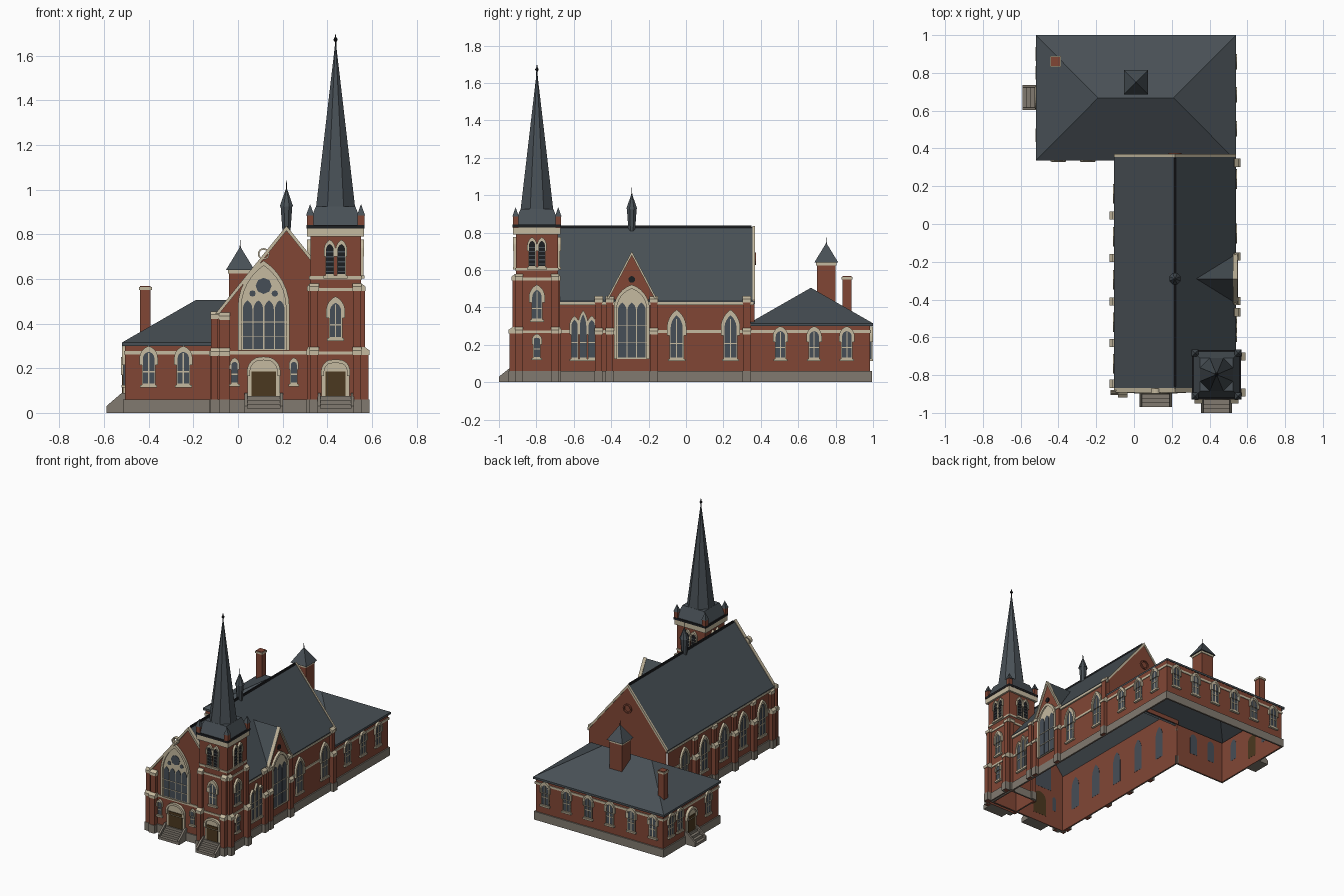
import bpy, bmesh, math

cube = bpy.data.objects.get("Cube")
if cube:
    bpy.data.objects.remove(cube, do_unlink=True)

COLORS = {
    "brick": (0.22, 0.062, 0.036), "slate": (0.065, 0.08, 0.092), "stone": (0.56, 0.49, 0.35),
    "foundation": (0.22, 0.195, 0.16), "glass": (0.062, 0.077, 0.095), "door_wood": (0.07, 0.04, 0.014),
    "dark_metal": (0.012, 0.013, 0.015),
}
parts = {}


def add(name, mat, verts, faces):
    """Append geometry to the named part."""
    vs, fs, _ = parts.setdefault(name, ([], [], mat))
    n = len(vs)
    vs.extend(verts)
    fs.extend([[i + n for i in f] for f in faces])


def place(wall, u, z, d):
    """Wall coordinates (along, up, outward) to world; wall = (side, offset)."""
    side, off = wall
    return {"front": (u, off - d, z), "back": (u, off + d, z),
            "left": (off + d, u, z), "right": (off - d, u, z)}[side]


def prism(name, mat, wall, outline, d0, d1):
    n = len(outline)
    verts = [place(wall, u, z, d) for d in (d0, d1) for u, z in outline]
    sides = [[i, (i + 1) % n, n + (i + 1) % n, n + i] for i in range(n)]
    add(name, mat, verts, sides + [list(range(n)), list(range(n, 2 * n))])


def ring(name, mat, wall, outer, inner, d0, d1):
    n = len(outer)
    verts = [place(wall, u, z, d) for d in (d0, d1) for o in (outer, inner) for u, z in o]
    faces = []
    for i in range(n):
        j = (i + 1) % n
        for a, b in ((0, n), (n, 3 * n), (3 * n, 2 * n), (2 * n, 0)):
            faces.append([a + i, a + j, b + j, b + i])
    add(name, mat, verts, faces)


def block(name, mat, wall, u0, u1, z0, z1, d0, d1, dtop=None):
    """Box on a wall; dtop gives a sloping outer face."""
    t = d1 if dtop is None else dtop
    verts = [place(wall, u, z, d) for u in (u0, u1) for z, d in ((z0, d0), (z0, d1), (z1, t), (z1, d0))]
    add(name, mat, verts, [[0, 1, 2, 3], [4, 5, 6, 7]] + [[i, (i + 1) % 4, 4 + (i + 1) % 4, 4 + i] for i in range(4)])


def taper(name, mat, x, y, z0, h0, z1, h1, n=4):
    """Upright n-sided frustum, h0 and h1 measured to the flats."""
    k = 1 / math.cos(math.pi / n)
    verts = [(x + h * k * math.cos((i + .5) * math.tau / n), y + h * k * math.sin((i + .5) * math.tau / n), z)
             for z, h in ((z0, h0), (z1, max(h1, 1e-4))) for i in range(n)]
    sides = [[i, (i + 1) % n, n + (i + 1) % n, n + i] for i in range(n)]
    add(name, mat, verts, sides + [list(range(n)), list(range(n, 2 * n))])


def arch(u, w, z0, zs, zt, n=6):
    h = zt - zs
    c = (h * h - w * w) / (2 * w)
    top = math.atan2(h, -c) if c < 0 else math.atan2(h, c)
    half = [(c - (w + c) * math.cos(top * i / n), zs + (w + c) * math.sin(top * i / n)) for i in range(n)]
    half = [(-w, z0)] + half
    return [(u + a, z) for a, z in half] + [(u, zt)] + [(u - a, z) for a, z in reversed(half)]


def circle(u, z, r, n=16):
    return [(u + r * math.cos(i * math.tau / n), z + r * math.sin(i * math.tau / n)) for i in range(n)]


def window(wall, u, w, z0, zs, zt, hood=.014, lights=1, pane="glass"):
    """Pointed window with frame, hood mould, sill and bars."""
    prism("panes_" + pane, pane, wall, arch(u, w, z0, zs, zt), -.004, .007)
    ring("window_frames", "stone", wall, arch(u, w, z0, zs, zt), arch(u, w * .84, z0 + .006, zs, zt - .012), 0, .011)
    low = zs - (zs - z0) * .25
    ring("hood_moulds", "stone", wall, arch(u, w + hood, low, zs, zt + hood * 1.3), arch(u, w, low, zs, zt), 0, .015)
    block("window_sills", "stone", wall, u - w - .008, u + w + .008, z0 - .012, z0, 0, .016)
    for i in range(1, lights):
        m = u - w + 2 * w * i / lights
        block("window_bars", "stone", wall, m - .003, m + .003, z0, zs + (zt - zs) * .6, 0, .01)
    if pane == "glass":
        m = (z0 + zs) / 2
        block("window_bars", "stone", wall, u - w, u + w, m - .003, m + .003, 0, .01)


def great_window(wall, u, w, z0, zs, zt, lights, r):
    """Traceried window with lancets below a round light."""
    prism("panes_glass", "glass", wall, arch(u, w, z0, zs, zt), -.004, .004)
    prism("tracery", "stone", wall, arch(u, w, z0, zs, zt), .004, .008)
    ring("hood_moulds", "stone", wall, arch(u, w + .016, z0, zs, zt + .022), arch(u, w, z0, zs, zt), 0, .017)
    p = w * .96 / lights
    for i in range(lights):
        c = u + (2 * i + 1 - lights) * p
        prism("tracery_lights", "glass", wall, arch(c, p * .88, z0 + .006, zs - .005, zs + p * 1.4), .004, .011)
    for k in (1, 2):
        z = z0 + (zs - z0) * k / 3
        block("window_bars", "stone", wall, u - w, u + w, z - .002, z + .002, 0, .014)
    if r:
        prism("tracery_lights", "glass", wall, circle(u, zs + (zt - zs) * .52, r, 8), .004, .011)
        for s in (-1, 1):
            prism("tracery_lights", "glass", wall, circle(u + s * w * .5, zs + (zt - zs) * .34, r * .4, 8), .004, .011)


def doorway(wall, u, w, zs, zt):
    prism("doors", "door_wood", wall, arch(u, w, .06, zs, zs + w), -.004, .004)
    prism("door_surrounds", "stone", wall, arch(u, w + .018, .06, zs, zt), 0, .009)
    block("doors", "door_wood", wall, u - w, u + w, .06, zs, 0, .014)
    ring("door_arches", "stone", wall, arch(u, w + .02, zs - .02, zs, zt), arch(u, w + .006, zs - .02, zs, zt - .016), 0, .02)


def stairs(wall, u, w, run, n=4):
    for i in range(n):
        block("stairs", "foundation", wall, u - w, u + w, 0, .075 * (n - i) / n, 0, run * (i + 1) / n)
    for s in (-1, 1):
        block("stair_cheeks", "foundation", wall, u + s * w - .007, u + s * w + .007, 0, .03, 0, run)
        block("stair_cheeks", "foundation", wall, u + s * w - .007, u + s * w + .007, .03, .09, 0, run, .015)


def buttress(wall, u, stages, w=.019):
    """Stepped brick pier with sloping stone caps; stages = (depth, top)."""
    z = 0
    for i, (d, top) in enumerate(stages):
        nxt = stages[i + 1][0] if i + 1 < len(stages) else 0.003
        block("buttresses", "brick", wall, u - w, u + w, z, top - .035, 0, d)
        block("buttress_caps", "stone", wall, u - w - .003, u + w + .003, top - .035, top - .015, 0, d + .004)
        block("buttress_caps", "stone", wall, u - w - .003, u + w + .003, top - .015, top, 0, d + .004, nxt)
        z = top
    block("buttress_feet", "foundation", wall, u - w - .003, u + w + .003, 0, .06, 0, stages[0][0] + .003)


# Wall planes of the nave, annex and tower
XL, XR, YF, YA, YB, XA, RX = -.095, .53, -.88, .345, .985, -.505, .217
TX, TY, TH = .437, -.797, .113
FRONT, EAST, WEST = ("front", YF), ("left", XR), ("right", XL)
A_FRONT, A_BACK, A_WEST = ("front", YA), ("back", YB), ("right", XA)
TOWER = {"front": ("front", TY - TH), "back": ("back", TY + TH), "left": ("left", TX + TH), "right": ("right", TX - TH)}


def wall_run(wall, u0, u1, top):
    """Thin brick wall with foundation course and stone band."""
    block("walls", "brick", wall, u0, u1, 0, top, -.003, 0)
    block("foundations", "foundation", wall, u0 - .009, u1 + .009, 0, .06, 0, .009)
    block("stone_bands", "stone", wall, u0 - .005, u1 + .005, .262, .278, 0, .005)


wall_run(FRONT, XL, XR, .43)
wall_run(WEST, YF, YA, .43)
wall_run(EAST, YF, .365, .43)
wall_run(EAST, .365, YB, .31)
wall_run(A_FRONT, XA, XL, .31)
wall_run(A_BACK, XA, XR, .31)
wall_run(A_WEST, YA, YB, .31)

# Nave gables, roof and copings
for wall, d0 in ((FRONT, 0), (("back", .365), 0)):
    low = .43 if wall == FRONT else .3
    prism("nave_gables", "brick", wall, [(XL, low), (XR, low), (XR, .44), (RX, .815), (XL, .44)], -.003, d0)


def chevron(name, mat, wall, u, half, zlow, ztop, thick, d0, d1):
    prism(name, mat, wall, [(u - half, zlow), (u, ztop), (u + half, zlow),
                            (u + half, zlow - thick), (u, ztop - thick), (u - half, zlow - thick)], d0, d1)


chevron("nave_roof", "slate", ("front", 0), RX, .322, .435, .83, .018, -.365, .878)
chevron("front_coping", "stone", FRONT, RX, .322, .44, .838, .022, -.012, .012)
chevron("back_coping", "stone", ("back", .36), RX, .322, .44, .836, .022, -.004, .01)
block("ridge_cap", "dark_metal", ("front", 0), RX - .005, RX + .005, .82, .838, -.35, .86)
for wall in (WEST, EAST):
    block("gutters", "stone", wall, YF, .36, .412, .428, 0, .011)

# Annex hip roof
x0, x1, y0, y1, ym = -.52, .54, .335, 1.0, .668
eave = [(x, y, z) for z in (.3, .315) for x, y in ((x0, y0), (x1, y0), (x1, y1), (x0, y1))]
add("annex_roof", "slate", eave + [(-.19, ym, .505), (.21, ym, .505)],
    [[i, (i + 1) % 4, 4 + (i + 1) % 4, 4 + i] for i in range(4)] + [[4, 5, 9, 8], [6, 7, 8, 9], [5, 6, 9], [7, 4, 8]])

# Front: doors, great window, ring ornament
doorway(FRONT, .115, .055, .185, .252)
stairs(FRONT, .115, .08, .09)
great_window(FRONT, .115, .1, .28, .47, .66, 4, .036)
ring("gable_ring", "stone", FRONT, circle(.115, .712, .026), circle(.115, .712, .019), -.01, .018)
for u in (-.015, .25):
    window(FRONT, u, .016, .13, .215, .24, .006)
buttress(FRONT, -.105, [(.022, .29), (.014, .455)], .016)
buttress(FRONT, -.06, [(.035, .29), (.02, .45)], .022)

# Nave side bays
for y in (-.845, -.63, -.41, -.18, .045):
    buttress(WEST, y, [(.03, .29), (.018, .43)])
for y in (-.74, -.52, -.295, -.067, .16):
    window(WEST, y, .038, .125, .29, .37, lights=2)
for y, top in ((-.467, .46), (-.408, .46), (-.172, .46), (.325, .46)):
    buttress(EAST, y, [(.03, .29), (.018, top)])
for y in (-.05, .238):
    window(EAST, y, .038, .125, .29, .37, lights=2)
for s in (-1, 0, 1):
    window(EAST, -.55 + s * .046, .02, .125, .3, .345 if s else .375, .008)

# Cross gable on the long side
TGY = -.29
prism("cross_gable", "brick", EAST, [(TGY - .125, .06), (TGY + .125, .06), (TGY + .125, .45), (TGY, .685), (TGY - .125, .45)], -.003, .004)
block("stone_bands", "stone", EAST, TGY - .12, TGY + .12, .262, .278, 0, .009)
CROSS = ("left", XR + .004)
great_window(CROSS, TGY, .08, .125, .39, .5, 3, 0)
chevron("cross_coping", "stone", CROSS, TGY, .135, .445, .7, .022, -.01, .014)
prism("cross_oculus", "dark_metal", CROSS, circle(TGY, .55, .018, 12), 0, .007)
add("cross_roof", "slate", [(.54, TGY - .13, .44), (.54, TGY, .695), (.54, TGY + .13, .44), (.33, TGY, .695)], [[0, 1, 3], [1, 2, 3]])
ring("back_oculus", "brick", ("back", .365), circle(RX, .66, .034), circle(RX, .66, .024), 0, .01)

# Annex windows and side entrance
for u in (-.4, -.245):
    window(A_FRONT, u, .03, .125, .245, .285, .011, 2)
for y in (.505, .685, .86):
    window(EAST, y, .03, .125, .245, .285, .011, 2)
for i in range(6):
    window(A_BACK, -.425 + i * .175, .03, .125, .245, .285, .011, 2)
for y in (.47, .8, .9):
    window(A_WEST, y, .028, .125, .245, .285, .011, 2)
doorway(A_WEST, .67, .04, .19, .25)
stairs(A_WEST, .67, .06, .085)

# Tower
for side, wall in TOWER.items():
    c = TX if side in ("front", "back") else TY
    block("tower_walls", "brick", wall, c - TH, c + TH, 0, .8, -.003, 0)
    block("foundations", "foundation", wall, c - TH, c + TH, 0, .06, 0, .008)
    for z in (.262, .545, .598):
        block("stone_bands", "stone", wall, c - TH, c + TH, z, z + .014, 0, .005)
    for s in (-1, 1):
        window(wall, c + s * .026, .02, .615, .73, .768, .006, pane="dark_metal")
        for k in range(5):
            block("louvres", "slate", wall, c + s * .026 - .016, c + s * .026 + .016, .63 + k * .022, .636 + k * .022, 0, .01)
        deep = side in ("front", "left")
        buttress(wall, c + s * .096, [(.035, .295), (.018, .58)] if deep else [(.014, .295), (.01, .58)], .018)
    window(wall, c, .03, .335, .455, .505, .013, 2)
    block("tower_cornice", "stone", wall, c - .127, c + .127, .79, .828, -.01, .014)
doorway(TOWER["front"], TX, .045, .185, .24)
stairs(TOWER["front"], TX, .075, .09)
window(TOWER["left"], TY, .02, .13, .225, .25, .007)

# Spire with corner pinnacles and finial
taper("spire_gutter", "dark_metal", TX, TY, .826, .13, .842, .13)
taper("spire_base", "slate", TX, TY, .842, .122, .925, .088)
taper("spire", "slate", TX, TY, .925, .087, 1.645, .003, 8)
taper("finials", "dark_metal", TX, TY, 1.63, .004, 1.695, .002, 6)
for z0, h0, z1, h1 in ((1.66, .003, 1.672, .01), (1.672, .01, 1.684, .003)):
    taper("finials", "dark_metal", TX, TY, z0, h0, z1, h1, 8)
for sx in (-1, 1):
    for sy in (-1, 1):
        px, py = TX + sx * .114, TY + sy * .114
        taper("pinnacles", "brick", px, py, .825, .015, .885, .015)
        taper("pinnacle_caps", "slate", px, py, .885, .018, .935, 0)

# Ridge turret, vent cupola and chimney
taper("ridge_turret", "slate", RX, TGY, .8, .017, .925, .026, 8)
taper("ridge_turret_cap", "slate", RX, TGY, .925, .03, 1.0, .004, 8)
taper("finials", "dark_metal", RX, TGY, .99, .003, 1.04, .001, 6)
taper("cupola", "brick", .01, .75, .42, .05, .64, .05)
taper("cupola_trim", "stone", .01, .75, .625, .054, .64, .054)
taper("cupola_roof", "slate", .01, .75, .64, .064, .745, 0)
taper("finials", "dark_metal", .01, .75, .73, .003, .775, .001, 6)
taper("chimney", "brick", -.415, .86, .34, .024, .568, .024)
taper("chimney_band", "stone", -.415, .86, .55, .029, .563, .029)

# Turn the collected parts into objects
mats = {}
for name, rgb in COLORS.items():
    m = mats[name] = bpy.data.materials.new(name)
    m.use_nodes = True
    m.diffuse_color = (*rgb, 1)
    m.node_tree.nodes["Principled BSDF"].inputs["Base Color"].default_value = (*rgb, 1)
for name, (verts, faces, mat) in parts.items():
    mesh = bpy.data.meshes.new(name)
    mesh.from_pydata(verts, [], faces)
    bm = bmesh.new()
    bm.from_mesh(mesh)
    bmesh.ops.recalc_face_normals(bm, faces=bm.faces)
    bm.to_mesh(mesh)
    bm.free()
    mesh.materials.append(mats[mat])
    bpy.context.collection.objects.link(bpy.data.objects.new(name, mesh))
